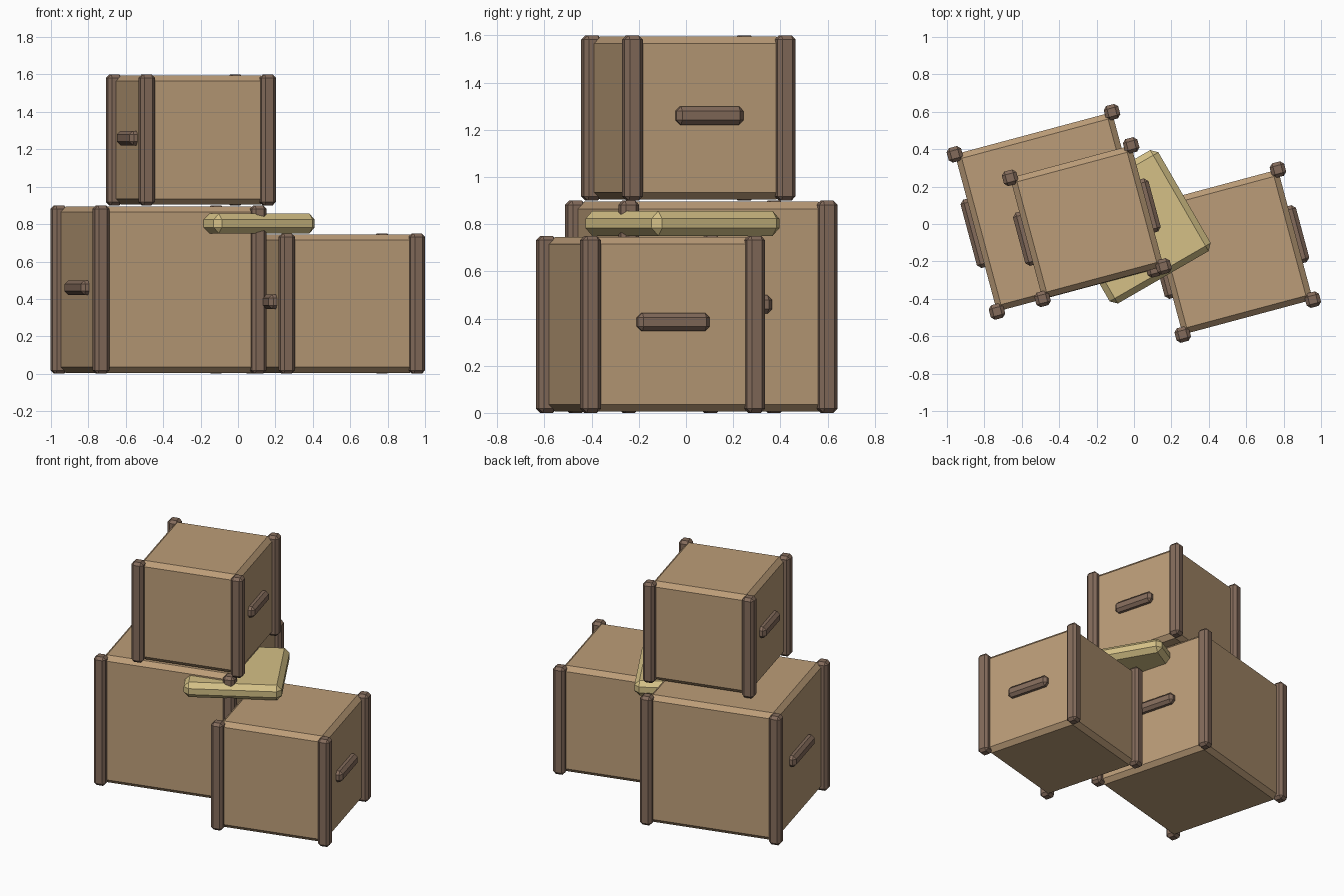
import bpy
import bmesh
from math import radians
from mathutils import Matrix, Vector

cube = bpy.data.objects.get("Cube")
if cube:
    bpy.data.objects.remove(cube, do_unlink=True)


def material(name, r, g, b):
    m = bpy.data.materials.new(name)
    m.use_nodes = True
    m.diffuse_color = (r, g, b, 1)
    m.node_tree.nodes["Principled BSDF"].inputs["Base Color"].default_value = (r, g, b, 1)
    return m


TAN = material("cardboard tan", 0.50, 0.335, 0.188)
BROWN = material("trim brown", 0.23, 0.148, 0.105)
STRAW = material("pale straw", 0.66, 0.53, 0.24)


def chamfered_block(name, size, chamfer, location, angle, mat):
    """Flat-shaded block with chamfered edges, turned about z."""
    bm = bmesh.new()
    bmesh.ops.create_cube(bm, size=1, matrix=Matrix.Diagonal((*size, 1)))
    bmesh.ops.bevel(bm, geom=bm.edges[:], offset=chamfer, segments=1,
                    affect='EDGES', profile=0.5)
    mesh = bpy.data.meshes.new(name)
    bm.to_mesh(mesh)
    bm.free()
    mesh.materials.append(mat)
    ob = bpy.data.objects.new(name, mesh)
    ob.location = location
    ob.rotation_euler.z = angle
    bpy.context.collection.objects.link(ob)
    return ob


def crate(name, x, y, base, size):
    """Crate with four corner posts and a handle on each side."""
    angle = radians(15)
    turn = Matrix.Rotation(angle, 3, 'Z')
    centre = Vector((x, y, base + size / 2))
    width = size - 0.03
    half = width / 2

    def block(part, dims, chamfer, offset, mat):
        chamfered_block(f"{name}_{part}", dims, chamfer,
                        centre + turn @ Vector(offset), angle, mat)

    block("body", (width, width, size - 0.01), 0.03, (0, 0, 0), TAN)
    for sx, side in ((-1, "right"), (1, "left")):
        for sy, end in ((-1, "front"), (1, "back")):
            block(f"{end}_{side}_post", (0.08, 0.08, size), 0.018,
                  (sx * half, sy * half, 0), BROWN)
        block(f"{side}_handle", (0.08, size * 0.42, 0.078), 0.02,
              (sx * half, 0, 0.01), BROWN)


crate("large_crate", -0.425, 0.065, 0, 0.9)
crate("small_crate", 0.515, -0.15, 0, 0.75)
crate("top_crate", -0.252, 0.01, 0.9, 0.7)

# Loose lid resting on the small crate and tucked under the top one
chamfered_block("loose_lid", (0.624, 0.624, 0.105), 0.032,
                (0, -0.015, 0.803), radians(30), STRAW)
